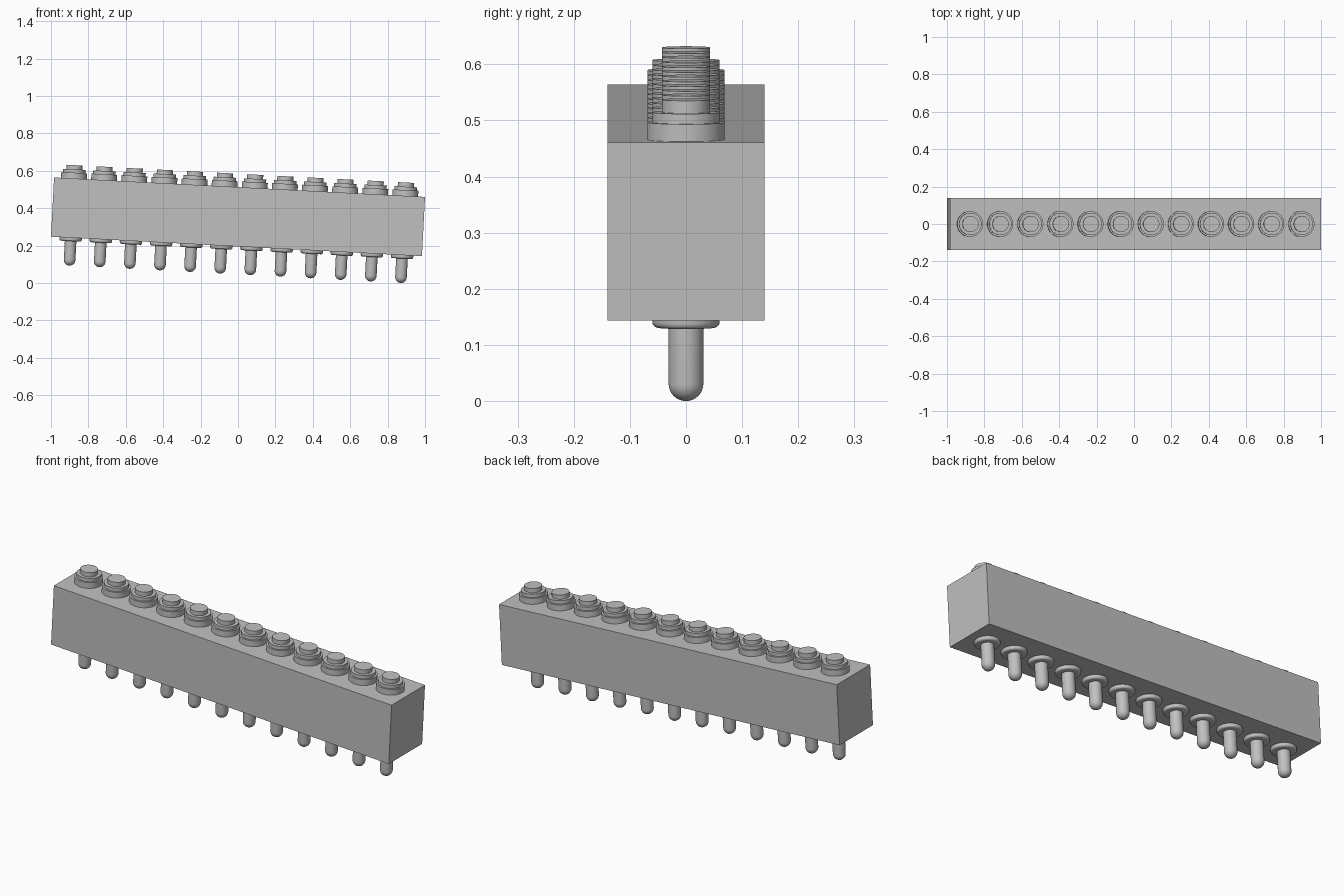
import bpy
import math
from mathutils import Matrix

if "Cube" in bpy.data.objects:
    bpy.data.objects.remove(bpy.data.objects["Cube"], do_unlink=True)

LENGTH, DEPTH, HEIGHT = 1.986, 0.28, 0.317
PIN_COUNT, PIN_SPAN = 12, 1.774
TOP = HEIGHT / 2
TILT = Matrix.Translation((0, 0, 0.354)) @ Matrix.Rotation(math.radians(3), 4, 'Y')

grey = bpy.data.materials.new("light grey")
grey.use_nodes = True
colour = (0.53, 0.53, 0.53, 1)
grey.diffuse_color = colour
grey.node_tree.nodes["Principled BSDF"].inputs["Base Color"].default_value = colour


def lathe(name, profile, x, sides=40):
    """Revolve a closed (radius, height) profile about the pin axis."""
    verts, faces, rings = [], [], []
    for r, z in profile:
        count = 1 if r == 0 else sides
        rings.append([len(verts) + i for i in range(count)])
        for i in range(count):
            a = math.tau * i / sides
            verts.append((r * math.cos(a), r * math.sin(a), z))
    for low, high in zip(rings, rings[1:]):
        for i in range(sides):
            j = (i + 1) % sides
            if len(low) == 1:
                faces.append((low[0], high[j], high[i]))
            elif len(high) == 1:
                faces.append((low[i], low[j], high[0]))
            else:
                faces.append((low[i], low[j], high[j], high[i]))
    mesh = bpy.data.meshes.new(name)
    mesh.from_pydata(verts, [], faces)
    mesh.materials.append(grey)
    obj = bpy.data.objects.new(name, mesh)
    bpy.context.collection.objects.link(obj)
    obj.matrix_world = TILT @ Matrix.Translation((x, 0, 0))
    bpy.ops.object.select_all(action='DESELECT')
    obj.select_set(True)
    bpy.context.view_layer.objects.active = obj
    bpy.ops.object.shade_smooth_by_angle(angle=math.radians(30))


# Tilted rectangular housing
bpy.ops.mesh.primitive_cube_add(size=1)
housing = bpy.context.object
housing.name = "housing"
housing.matrix_world = TILT @ Matrix.Diagonal((LENGTH, DEPTH, HEIGHT, 1))
housing.data.materials.append(grey)

# Stepped contact cap: wide flange, middle step, narrow button
cap = [(0, TOP - 0.02), (0.069, TOP - 0.02), (0.069, TOP + 0.031),
       (0.06, TOP + 0.031), (0.06, TOP + 0.049), (0.043, TOP + 0.049),
       (0.043, TOP + 0.0715), (0, TOP + 0.0715)]

# Lower collar with a rounded rim
FILLET, COLLAR_R, COLLAR_H = 0.01, 0.06, 0.0185
collar = [(0, -TOP - COLLAR_H)]
for k in range(6):
    a = math.pi / 2 * k / 5
    collar.append((COLLAR_R - FILLET + FILLET * math.sin(a),
                   -TOP - COLLAR_H + FILLET - FILLET * math.cos(a)))
collar += [(COLLAR_R, -TOP + 0.02), (0, -TOP + 0.02)]

# Plunger pin with a hemispherical tip
PIN_R, PIN_TIP = 0.031, -0.308
pin = [(0, PIN_TIP)]
for k in range(1, 9):
    a = math.pi / 2 * k / 8
    pin.append((PIN_R * math.sin(a), PIN_TIP + PIN_R - PIN_R * math.cos(a)))
pin += [(PIN_R, -TOP), (0, -TOP)]

for n in range(PIN_COUNT):
    x = PIN_SPAN * (n / (PIN_COUNT - 1) - 0.5)
    lathe(f"contact_cap_{n + 1}", cap, x)
    lathe(f"pin_collar_{n + 1}", collar, x)
    lathe(f"plunger_pin_{n + 1}", pin, x)
